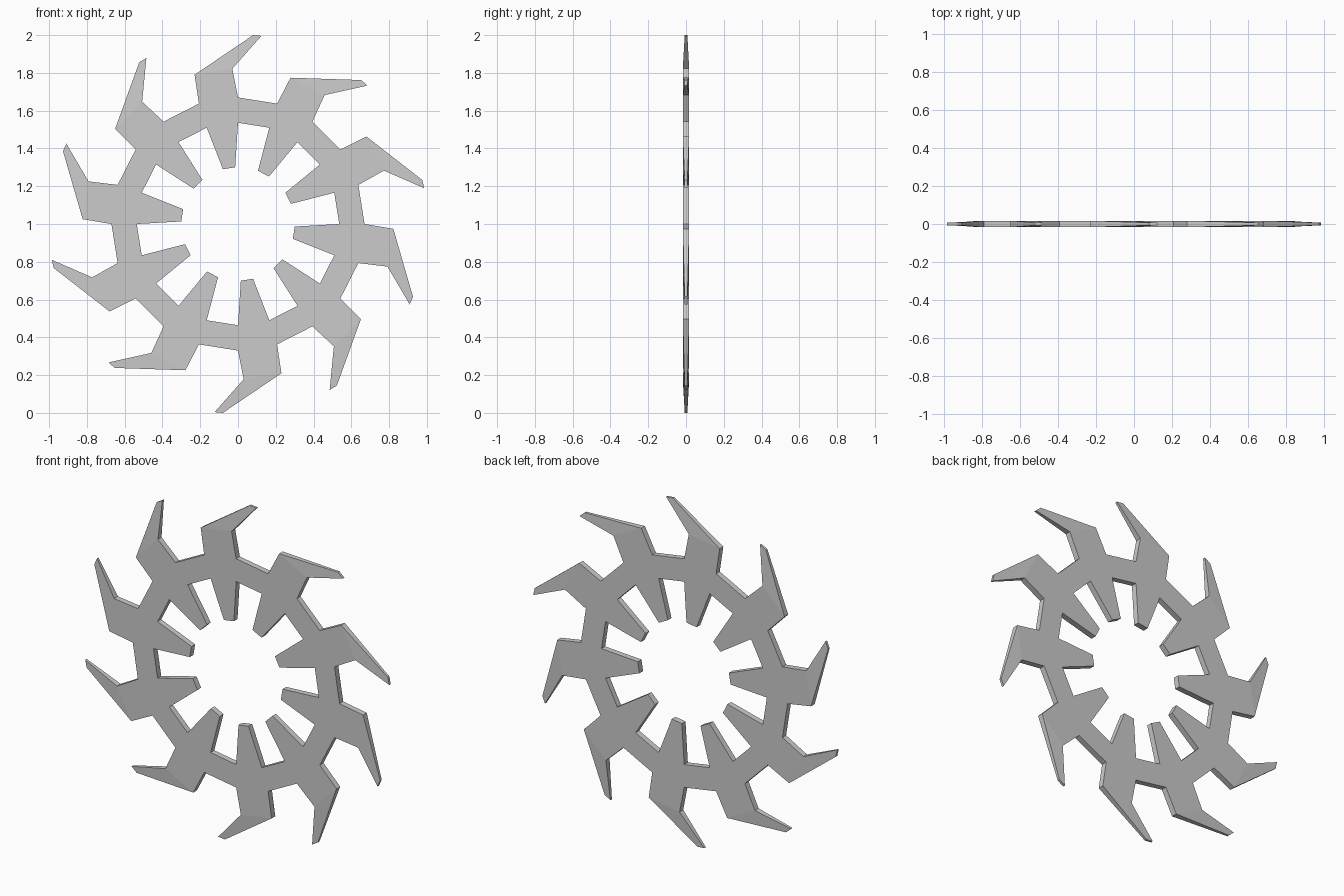
import bpy, bmesh, math

if "Cube" in bpy.data.objects:
    bpy.data.objects.remove(bpy.data.objects["Cube"])

COUNT = 10      # repeated blades
BODY = 0.017    # half thickness of the ring and teeth
TIP = 0.007     # half thickness at the blade tips

# Profile of one sector: (x, z, half thickness), relative to the wheel centre
STEP = math.tau / COUNT
def polar(r, degrees):
    a = math.radians(degrees)
    return (r * math.cos(a), r * math.sin(a), BODY)

P = {
    "outer_l": polar(0.67, 108), "outer_r": polar(0.67, 90), "outer_next": polar(0.67, 72),
    "inner_l": polar(0.536, 108), "inner_r": polar(0.536, 90), "inner_next": polar(0.536, 72),
    "blade_l": (-0.23, 0.79, BODY), "blade_r": (-0.03, 0.822, BODY),
    "tip_l": (0.08, 1.0, TIP), "tip_r": (0.124, 0.996, TIP),
    "tooth_l": (-0.08, 0.29, BODY), "tooth_r": (-0.015, 0.30, BODY),
}
PANELS = [
    ("inner_l", "inner_r", "outer_r", "outer_l"),        # hub of the blade
    ("inner_r", "inner_next", "outer_next", "outer_r"),  # link to the next blade
    ("outer_l", "outer_r", "blade_r", "blade_l"),        # blade root
    ("blade_l", "blade_r", "tip_r", "tip_l"),            # tapered blade tip
    ("tooth_l", "tooth_r", "inner_r", "inner_l"),        # inner tooth
]

bm = bmesh.new()

# Front skin: rotate the sector around the centre
for i in range(COUNT):
    c, s = math.cos(i * STEP), math.sin(i * STEP)
    for panel in PANELS:
        bm.faces.new([bm.verts.new((x * c - z * s, -h, x * s + z * c + 1))
                      for x, z, h in (P[k] for k in panel)])
bmesh.ops.remove_doubles(bm, verts=bm.verts[:], dist=0.0005)

# Back skin mirrored from the front, then walls along the open outline
front_faces = bm.faces[:]
outline = [e for e in bm.edges if e.is_boundary]
back = {v: bm.verts.new((v.co.x, -v.co.y, v.co.z)) for v in bm.verts[:]}
for f in front_faces:
    bm.faces.new([back[v] for v in reversed(f.verts)])
for e in outline:
    a, b = e.verts
    bm.faces.new((a, b, back[b], back[a]))
bmesh.ops.recalc_face_normals(bm, faces=bm.faces[:])

mesh = bpy.data.meshes.new("bladed_ring")
bm.to_mesh(mesh)
bm.free()
bpy.context.collection.objects.link(bpy.data.objects.new("bladed_ring", mesh))
